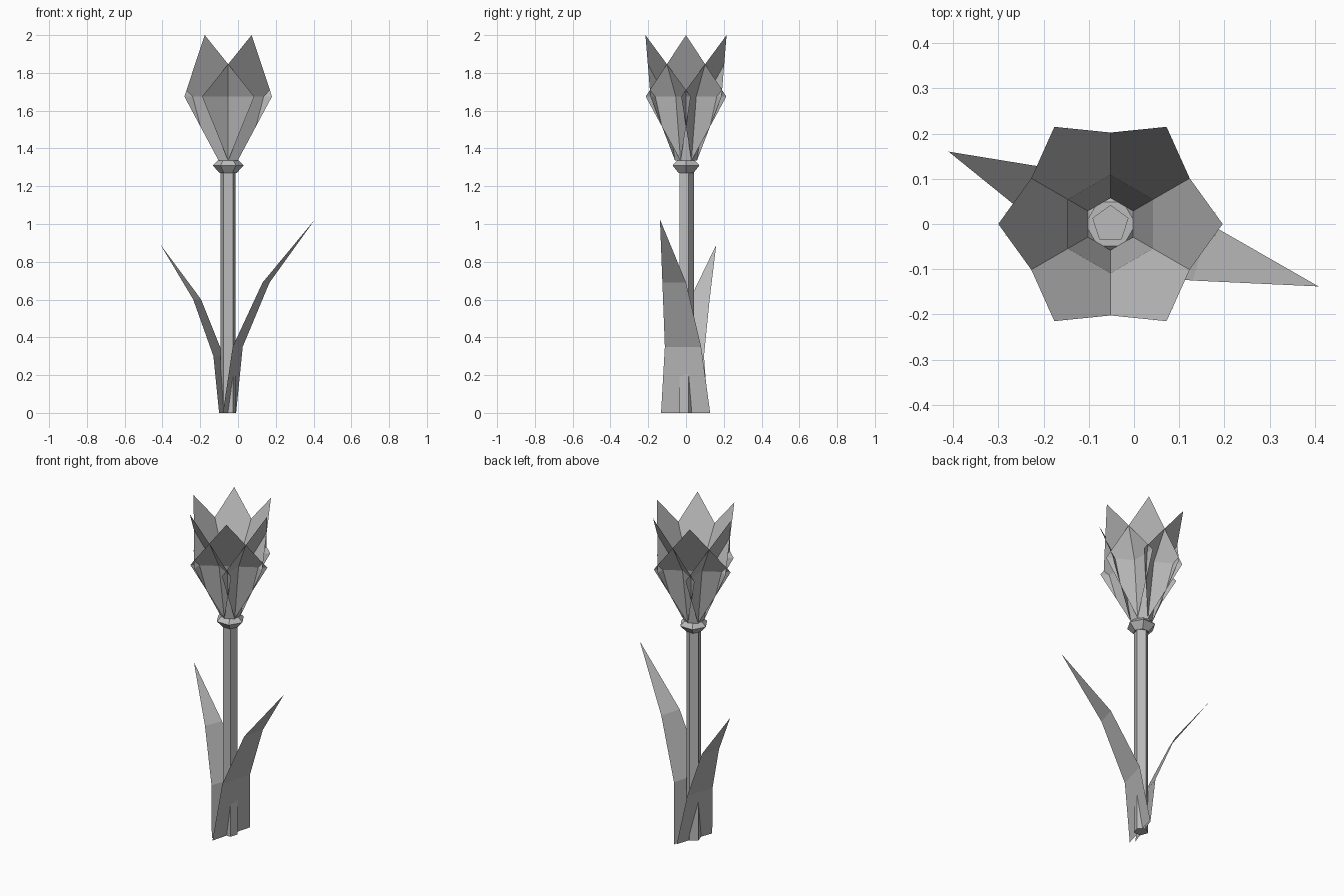
import bpy
import bmesh
from math import cos, sin, pi
from mathutils import Matrix, Vector

cube = bpy.data.objects.get("Cube")
if cube:
    bpy.data.objects.remove(cube, do_unlink=True)

# One plain grey for the whole plant
grey = bpy.data.materials.new("plain grey")
grey.use_nodes = True
colour = (0.5, 0.5, 0.5, 1)
grey.diffuse_color = colour
grey.node_tree.nodes["Principled BSDF"].inputs["Base Color"].default_value = colour

AXIS_X = -0.052  # the stem stands slightly off centre


def finish(name, bm):
    mesh = bpy.data.meshes.new(name)
    bm.to_mesh(mesh)
    bm.free()
    mesh.materials.append(grey)
    obj = bpy.data.objects.new(name, mesh)
    bpy.context.collection.objects.link(obj)
    return obj


def lathe(name, sides, turn, profile):
    """Low-poly turned solid from (radius, height) pairs, capped at both ends."""
    bm = bmesh.new()
    rings = []
    for r, z in profile:
        angles = [turn + 2 * pi * i / sides for i in range(sides)]
        rings.append([bm.verts.new((AXIS_X + r * cos(a), r * sin(a), z)) for a in angles])
    for low, high in zip(rings, rings[1:]):
        for i in range(sides):
            j = (i + 1) % sides
            bm.faces.new((low[i], low[j], high[j], high[i]))
    bm.faces.new(rings[0][::-1])
    bm.faces.new(rings[-1])
    return finish(name, bm)


def blade(name, rows, tip):
    """Thin sheet through pairs of edge points, ending in a pointed tip."""
    bm = bmesh.new()
    pairs = [[bm.verts.new(p) for p in row] for row in rows]
    for (a, b), (c, d) in zip(pairs, pairs[1:]):
        bm.faces.new((a, b, d, c))
    bm.faces.new((*pairs[-1], bm.verts.new(tip)))
    return finish(name, bm)


# Five-sided stem and six-sided flower base
lathe("stem", 5, pi / 2, [(0.042, 0), (0.042, 1.34)])
lathe("flower_base", 6, 0, [(0.045, 1.27), (0.082, 1.31), (0.056, 1.335)])

# Six flat petals, folded at the widest point and crossing their neighbours
for k in range(6):
    place = Matrix.Translation((AXIS_X, 0, 0)) @ Matrix.Rotation(k * pi / 3, 4, "Z")
    rows = [[place @ Vector((r, side * w, z)) for side in (-1, 1)]
            for r, w, z in ((0.05, 0.029, 1.335), (0.094, 0.2136, 1.675))]
    blade(f"petal_{k + 1}", rows, place @ Vector((0.248, 0, 2)))

# Two bent leaves that wrap through the foot of the stem
blade("tall_leaf", [
    ((-0.08, -0.132, 0), (-0.01, 0.128, 0)),
    ((-0.028, -0.112, 0.35), (0.025, 0.08, 0.35)),
    ((0.13, -0.125, 0.69), (0.167, 0, 0.69)),
], (0.408, -0.138, 1.025))
blade("short_leaf", [
    ((-0.02, 0.118, 0), (-0.1, -0.11, 0)),
    ((-0.075, 0.095, 0.3), (-0.13, -0.07, 0.3)),
    ((-0.195, 0.125, 0.6), (-0.237, 0.02, 0.6)),
], (-0.41, 0.16, 0.89))
